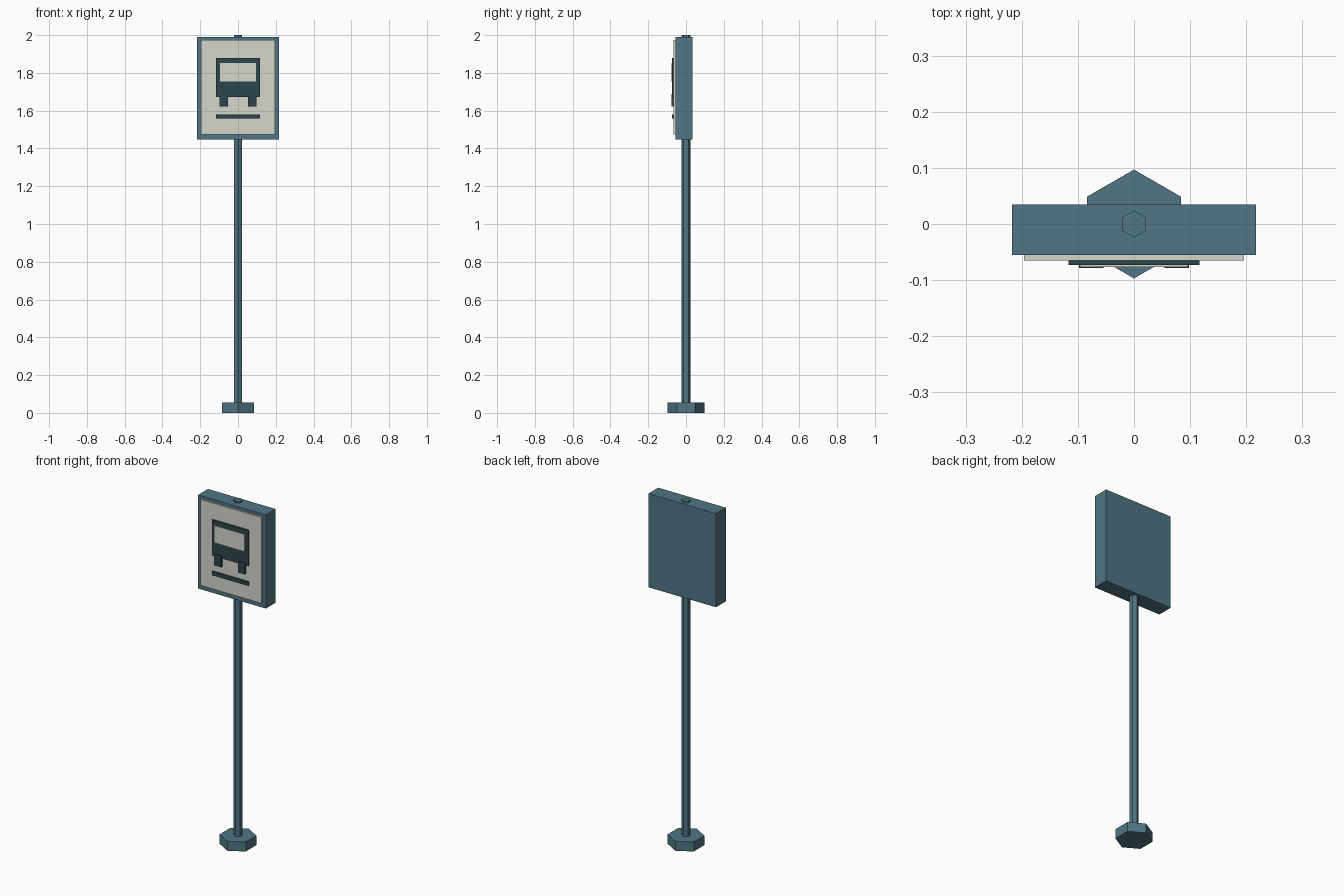
import bpy

if "Cube" in bpy.data.objects:
    bpy.data.objects.remove(bpy.data.objects["Cube"])


def material(name, color):
    m = bpy.data.materials.new(name)
    m.diffuse_color = (*color, 1)
    m.use_nodes = True
    m.node_tree.nodes["Principled BSDF"].inputs["Base Color"].default_value = m.diffuse_color
    return m


STEEL = material("steel_blue", (0.08, 0.18, 0.23))
CREAM = material("cream", (0.66, 0.68, 0.60))
DARK = material("dark_slate", (0.025, 0.06, 0.075))


def finish(name, mat):
    ob = bpy.context.object
    ob.name = name
    ob.data.materials.append(mat)
    return ob


def box(name, mat, x, y, z):
    """Box from (min, max) ranges on each axis."""
    ranges = (x, y, z)
    bpy.ops.mesh.primitive_cube_add(size=1, location=[(a + b) / 2 for a, b in ranges])
    ob = finish(name, mat)
    ob.scale = [b - a for a, b in ranges]
    bpy.ops.object.transform_apply(location=False, rotation=False, scale=True)
    return ob


def hex_prism(name, radius, z0, z1):
    bpy.ops.mesh.primitive_cylinder_add(vertices=6, radius=radius, depth=z1 - z0,
                                        location=(0, 0, (z0 + z1) / 2))
    return finish(name, STEEL)


# Base and pole
hex_prism("base", 0.097, 0, 0.055)
hex_prism("pole", 0.024, 0.05, 2.0)

# Sign case and pale front plate
box("sign_case", STEEL, (-0.217, 0.217), (-0.055, 0.035), (1.447, 1.99))
box("sign_face", CREAM, (-0.196, 0.196), (-0.065, -0.05), (1.475, 1.973))

# Bus pictogram
box("bus_body", DARK, (-0.117, 0.117), (-0.073, -0.064), (1.672, 1.88))
box("bus_window", CREAM, (-0.096, 0.096), (-0.077, -0.070), (1.755, 1.852))
for side, name in ((-1, "left_wheel"), (1, "right_wheel")):
    cx = side * 0.076
    box(name, DARK, (cx - 0.022, cx + 0.022), (-0.078, -0.066), (1.622, 1.687))
box("road_line", DARK, (-0.117, 0.117), (-0.073, -0.064), (1.558, 1.581))
